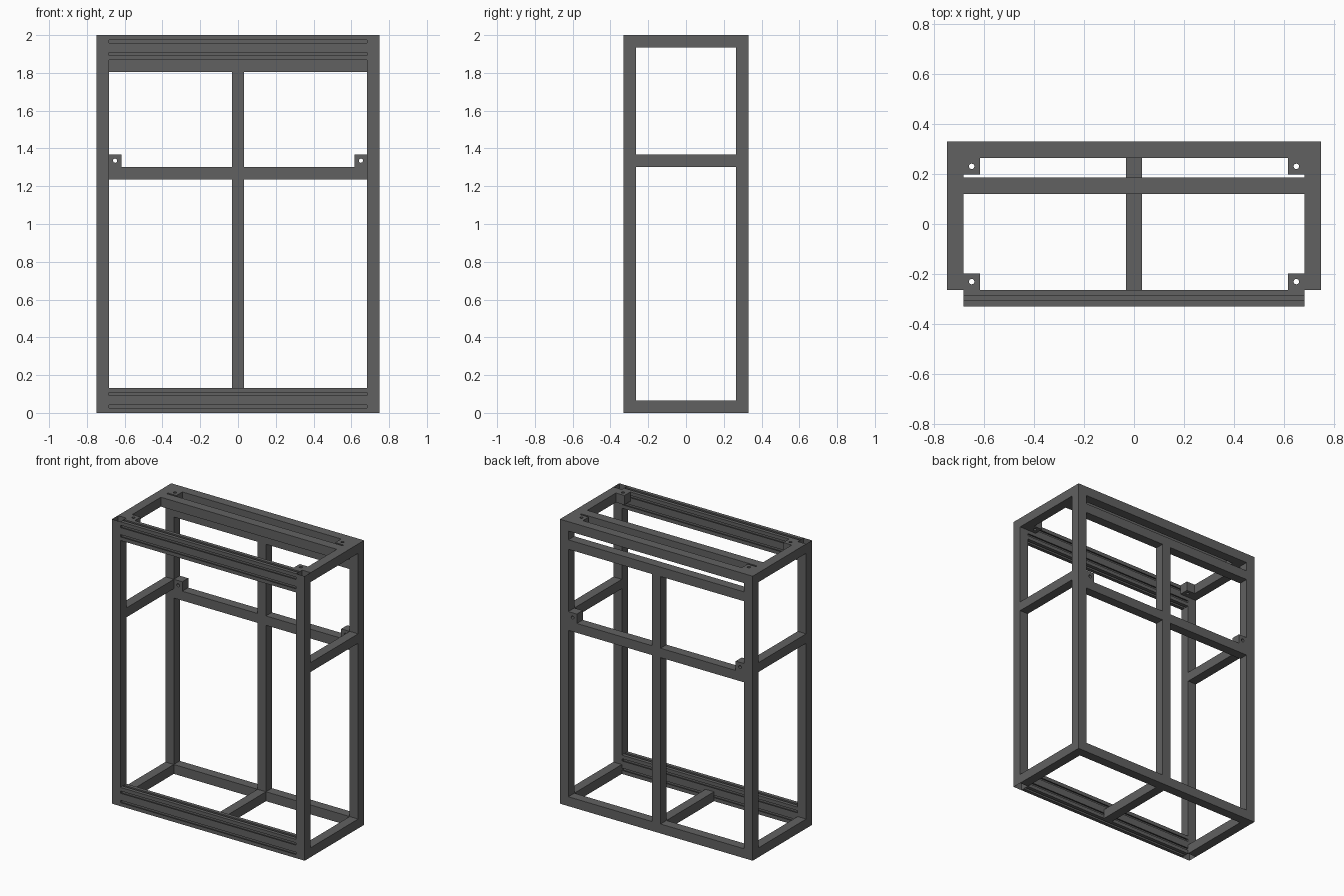
import bpy, bmesh, math
from mathutils import Vector

if "Cube" in bpy.data.objects:
    bpy.data.objects.remove(bpy.data.objects["Cube"])

W, D, H = 0.75, 0.33, 2.0      # half width, half depth, height
T = 0.066                      # tube size
XI, YI = W - T, D - T          # inner edges of the corner posts

steel = bpy.data.materials.new("dark_steel")
steel.diffuse_color = (0.12, 0.12, 0.12, 1)
steel.use_nodes = True
steel.node_tree.nodes["Principled BSDF"].inputs["Base Color"].default_value = steel.diffuse_color


def finish(name, bm):
    bmesh.ops.recalc_face_normals(bm, faces=bm.faces)
    me = bpy.data.meshes.new(name)
    bm.to_mesh(me)
    bm.free()
    me.materials.append(steel)
    ob = bpy.data.objects.new(name, me)
    bpy.context.collection.objects.link(ob)
    return ob


def box(name, x0, x1, y0, y1, z0, z1, open_ends=False):
    bm = bmesh.new()
    bmesh.ops.create_cube(bm, size=1)
    for v in bm.verts:
        v.co = ((x0 + x1) / 2 + v.co.x * (x1 - x0),
                (y0 + y1) / 2 + v.co.y * (y1 - y0),
                (z0 + z1) / 2 + v.co.z * (z1 - z0))
    bm.normal_update()
    if open_ends:
        caps = [f for f in bm.faces if abs(f.normal.z) > 0.9]
        bmesh.ops.delete(bm, geom=caps, context='FACES_ONLY')
    return finish(name, bm)


def slotted_rail(name, z0):
    """Double-height extrusion with T-slots: two front and back, one top and bottom."""
    h, lip, deep, mouth, inner = T / 2, 0.006, 0.018, 0.008, 0.013
    sides = [((-h, -T), (1, 0), (0, 1), [h]),
             ((h, -T), (0, 1), (-1, 0), [h, h + T]),
             ((h, T), (-1, 0), (0, -1), [h]),
             ((-h, T), (0, -1), (1, 0), [h, h + T])]
    slot = [(-mouth, 0), (-mouth, lip), (-inner, lip), (-inner, deep),
            (inner, deep), (inner, lip), (mouth, lip), (mouth, 0)]
    pts = []
    for start, along, inward, slots in sides:
        s, a, n = Vector(start), Vector(along), Vector(inward)
        pts.append(s)
        for c in slots:
            pts += [s + a * (c + u) + n * v for u, v in slot]
    bm = bmesh.new()
    face = bm.faces.new([bm.verts.new((-XI, -D + h + p.x, z0 + T + p.y)) for p in pts])
    ext = bmesh.ops.extrude_face_region(bm, geom=[face], use_keep_orig=True)
    moved = [g for g in ext['geom'] if isinstance(g, bmesh.types.BMVert)]
    bmesh.ops.translate(bm, verts=moved, vec=(2 * XI, 0, 0))
    return finish(name, bm)


def bracket(name, center, axis, r=0.011, n=16):
    """Small cube with a round through hole along the given axis."""
    bm = bmesh.new()
    h = T / 2
    c = Vector(center)
    rings = []
    for i in range(n):
        a = 2 * math.pi * i / n
        u = Vector((math.cos(a), math.sin(a)))
        q = u * h / max(abs(u.x), abs(u.y))
        corners = []
        for p, d in ((q, -h), (q, h), (u * r, h), (u * r, -h)):
            off = Vector((p.x, p.y, d)) if axis == 'z' else Vector((p.x, d, p.y))
            corners.append(bm.verts.new(c + off))
        rings.append(corners)
    for i in range(n):
        A, B = rings[i], rings[(i + 1) % n]
        for k in range(4):
            m = (k + 1) % 4
            bm.faces.new((A[k], A[m], B[m], B[k]))
    return finish(name, bm)


# Left and right ends: posts, side rails and drilled brackets
for s, side in ((-1, "left"), (1, "right")):
    x0, x1 = sorted((s * XI, s * W))
    box(f"front_post_{side}", x0, x1, -D, -YI, 0, H, open_ends=True)
    box(f"back_post_{side}", x0, x1, YI, D, 0, H)
    for level, z in (("bottom", 0), ("middle", 1.302), ("top", H - T)):
        box(f"side_rail_{level}_{side}", x0, x1, -YI, YI, z, z + T)
    bx = s * (XI - T / 2)
    for t, end in ((-1, "front"), (1, "back")):
        bracket(f"top_bracket_{end}_{side}", (bx, t * (YI - T / 2), H - T / 2), 'z')
    bracket(f"middle_bracket_{side}", (bx, D - T / 2, 1.302 + T / 2), 'y')

# Slotted front rails
slotted_rail("front_rail_bottom", 0)
slotted_rail("front_rail_top", H - 2 * T)

# Back rails
for level, z in (("bottom", 0), ("middle", 1.236), ("upper", 1.806), ("top", H - T)):
    box(f"back_rail_{level}", -XI, XI, YI, D, z, z + T)

# Centre post in two lengths, floor cross bar and inner top beam
box("centre_post_lower", -T / 2, T / 2, YI, D, T, 1.236)
box("centre_post_upper", -T / 2, T / 2, YI, D, 1.302, 1.806)
box("floor_cross_bar", -T / 2, T / 2, -YI, YI, 0, T)
box("inner_top_beam", -XI, XI, 0.12, 0.12 + T, H - T, H)
